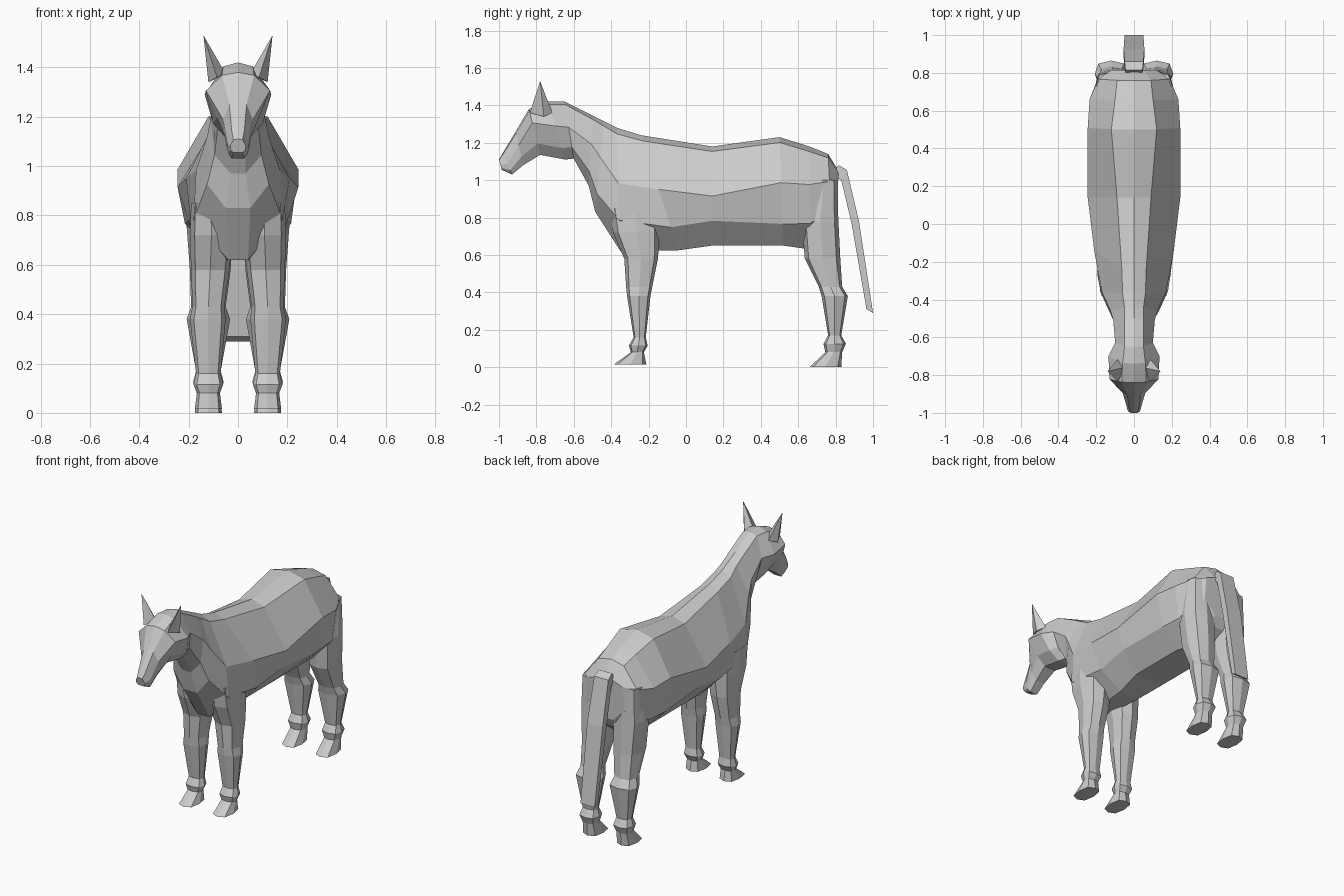
import bpy, bmesh, math


def loft(name, rings, mirror=False):
    """Skin a list of equal closed rings, cap both ends, optionally mirror over x."""
    bm = bmesh.new()
    vs = [[bm.verts.new(p) for p in r] for r in rings]
    n = len(rings[0])
    for a, b in zip(vs, vs[1:]):
        for i in range(n):
            j = (i + 1) % n
            bm.faces.new((a[i], a[j], b[j], b[i]))
    bm.faces.new(vs[0])
    bm.faces.new(vs[-1])
    bmesh.ops.recalc_face_normals(bm, faces=bm.faces)
    me = bpy.data.meshes.new(name)
    bm.to_mesh(me)
    bm.free()
    ob = bpy.data.objects.new(name, me)
    bpy.context.collection.objects.link(ob)
    if mirror:
        ob.modifiers.new("mirror", 'MIRROR')
    return ob


def section(ty, tz, by, bz, wt, wm, tm, wl, tl, wb):
    """Slanted cross-section: top and bottom points, half widths along the line between."""
    def at(w, t):
        return (w, ty + (by - ty) * t, tz + (bz - tz) * t)
    half = [at(wt, .05), at(wm, tm), at(wl, tl), at(wb, 1)]
    return [at(0, 0)] + half + [(-x, y, z) for x, y, z in reversed(half)]


def leg(name, rows):
    """Eight-sided leg from (z, front y, back y, inner x, outer x) rows."""
    rings = []
    for z, yf, yb, xi, xo in rows:
        cx, cy, rx, ry = (xi + xo) / 2, (yf + yb) / 2, (xo - xi) / 2, (yb - yf) / 2
        ring = []
        for i in range(8):
            a = i * math.pi / 4
            k = 1.0 if i % 2 == 0 else 1.1
            ring.append((cx + rx * k * math.cos(a), cy + ry * k * math.sin(a), z))
        rings.append(ring)
    return loft(name, rings, True)


# Body and neck, rump to poll: top y z, bottom y z, widths and levels
neck_end = (-.65, 1.42, -.60, 1.115, .05, .10, .45, .08, .8, .03)
body = [
    (.815, 1.05, .81, .78, .05, .12, .15, .13, .7, .05),
    (.76, 1.14, .78, .72, .09, .19, .35, .19, .75, .06),
    (.66, 1.18, .66, .63, .10, .235, .37, .205, .75, .08),
    (.50, 1.23, .52, .65, .12, .245, .42, .215, .8, .10),
    (.14, 1.18, .14, .65, .09, .245, .50, .20, .75, .10),
    (-.24, 1.24, -.04, .625, .065, .21, .47, .19, .8, .07),
    (-.37, 1.28, -.35, .62, .06, .17, .45, .18, .75, .04),
    (-.44, 1.315, -.485, .83, .05, .125, .4, .125, .8, .05),
    (-.50, 1.345, -.52, .97, .05, .11, .4, .095, .8, .03),
    neck_end,
]
loft("body_and_neck", [section(*r) for r in body])

# Head, poll to muzzle
head = [
    neck_end,
    (-.74, 1.42, -.645, 1.11, .06, .135, .42, .10, .8, .045),
    (-.84, 1.38, -.78, 1.135, .065, .13, .3, .085, .75, .04),
    (-.91, 1.26, -.87, 1.08, .035, .06, .4, .055, .75, .03),
    (-.98, 1.145, -.93, 1.03, .025, .042, .5, .04, .8, .025),
    (-1.0, 1.11, -.985, 1.055, .018, .032, .5, .03, .8, .018),
]
loft("head", [section(*r) for r in head])

# Ears
base = [(.05, -.76, 1.375), (.085, -.835, 1.36), (.12, -.76, 1.34), (.085, -.715, 1.36)]
tip = (.14, -.78, 1.53)
loft("ears", [base, [tuple(t + (b - t) * .02 for b, t in zip(p, tip)) for p in base]], True)

# Legs
leg("front_legs", [
    (.85, -.41, -.14, .03, .19), (.72, -.39, -.14, .02, .195),
    (.58, -.33, -.15, .035, .19), (.43, -.32, -.18, .055, .185),
    (.38, -.315, -.19, .05, .195), (.16, -.28, -.215, .07, .17),
    (.115, -.305, -.205, .06, .18), (.08, -.295, -.225, .073, .167),
    (.015, -.385, -.212, .065, .175)])
leg("hind_legs", [
    (1.0, .67, .805, .04, .20), (.78, .62, .815, .02, .21),
    (.58, .635, .825, .03, .195), (.43, .71, .835, .05, .19),
    (.38, .725, .865, .032, .208), (.17, .76, .83, .07, .17),
    (.125, .735, .855, .058, .182), (.08, .745, .835, .073, .167),
    (0, .66, .83, .065, .175)])

# Tail strip: front y z, rear y z, half width
tail = [(.78, 1.03, .815, 1.08, .045), (.83, 1.0, .86, 1.055, .05),
        (.885, .77, .925, .78, .055), (.965, .31, 1.0, .29, .05)]
loft("tail", [[(-w, a, b), (w, a, b), (w, c, d), (-w, c, d)] for a, b, c, d, w in tail])
